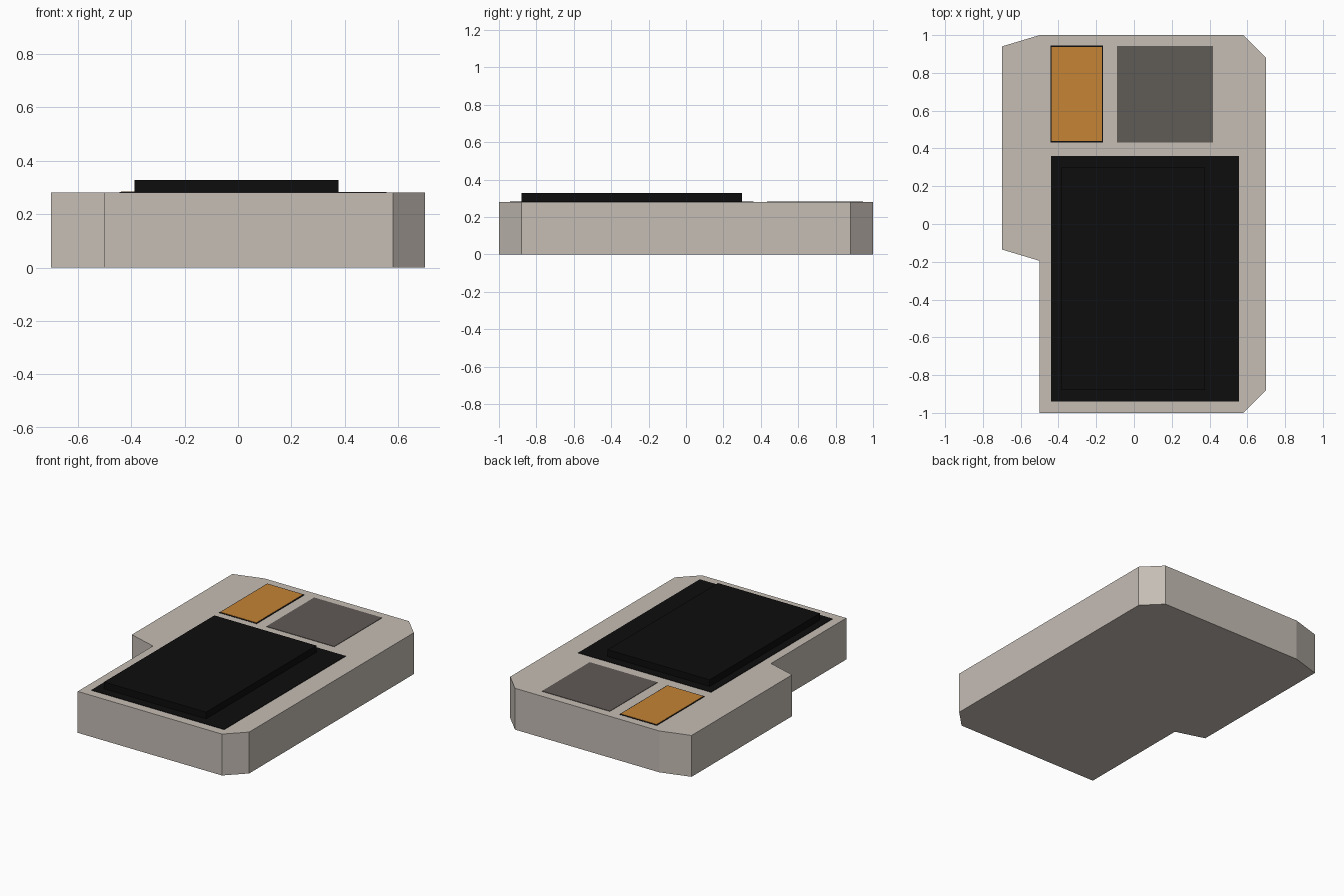
import bpy, bmesh

if "Cube" in bpy.data.objects:
    bpy.data.objects.remove(bpy.data.objects["Cube"])

H = 0.28  # top of the body


def material(name, rgb):
    m = bpy.data.materials.new(name)
    m.diffuse_color = (*rgb, 1)
    m.use_nodes = True
    m.node_tree.nodes["Principled BSDF"].inputs["Base Color"].default_value = m.diffuse_color
    return m


stone = material("warm_grey", (0.56, 0.51, 0.46))
orange = material("orange", (0.56, 0.23, 0.036))
dark = material("dark_grey", (0.118, 0.103, 0.093))
black = material("black", (0.004, 0.004, 0.004))


def prism(name, outline, z0, z1, mat):
    """Extrude a flat outline from z0 up to z1."""
    bm = bmesh.new()
    face = bm.faces.new([bm.verts.new((x, y, z0)) for x, y in outline])
    top = bmesh.ops.extrude_face_region(bm, geom=[face])["geom"]
    verts = [g for g in top if isinstance(g, bmesh.types.BMVert)]
    bmesh.ops.translate(bm, verts=verts, vec=(0, 0, z1 - z0))
    bmesh.ops.recalc_face_normals(bm, faces=bm.faces)
    me = bpy.data.meshes.new(name)
    bm.to_mesh(me)
    bm.free()
    me.materials.append(mat)
    ob = bpy.data.objects.new(name, me)
    bpy.context.collection.objects.link(ob)
    return ob


def plate(name, x0, x1, y0, y1, z0, z1, mat):
    return prism(name, [(x0, y0), (x1, y0), (x1, y1), (x0, y1)], z0, z1, mat)


# Body slab with chamfered right corners and a bay on the left
prism("body", [(-0.5, -1), (0.58, -1), (0.7, -0.88), (0.7, 0.88), (0.58, 1),
               (-0.5, 1), (-0.7, 0.94), (-0.7, -0.135), (-0.5, -0.195)],
      0, H, stone)

# Black field and raised block on it
plate("black_field", -0.44, 0.555, -0.94, 0.36, H - 0.002, H + 0.003, black)
plate("raised_block", -0.387, 0.377, -0.88, 0.30, H, H + 0.048, black)

# Orange panel with thin black rim, and grey panel
plate("orange_rim", -0.443, -0.163, 0.432, 0.945, H - 0.002, H + 0.002, black)
plate("orange_panel", -0.437, -0.17, 0.439, 0.938, H - 0.002, H + 0.004, orange)
plate("grey_panel", -0.09, 0.418, 0.432, 0.943, H - 0.002, H + 0.003, dark)
